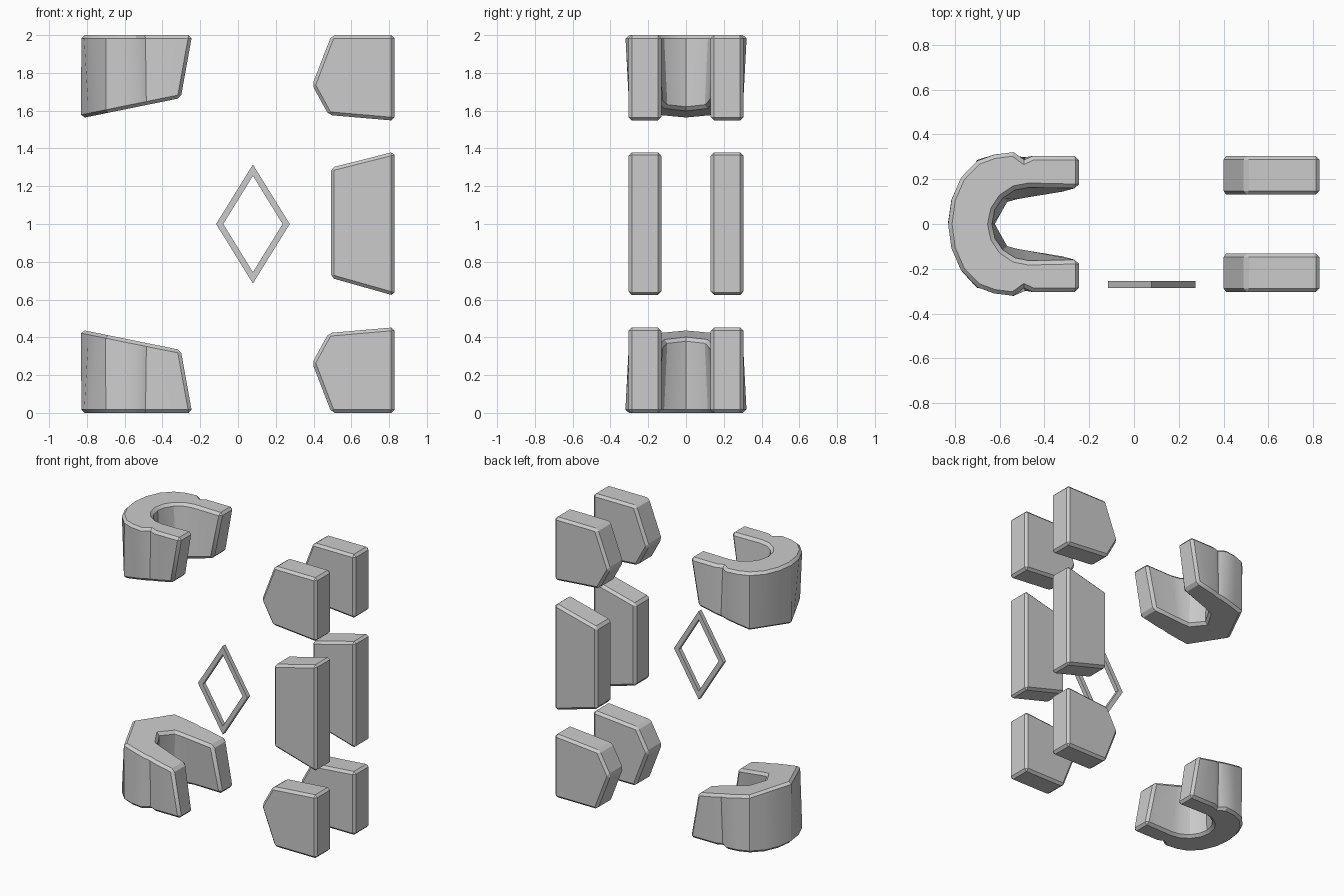
import bpy, bmesh, math

if "Cube" in bpy.data.objects:
    bpy.data.objects.remove(bpy.data.objects["Cube"])


def finish(name, bm, bevel=0.0):
    """Chamfer sharp convex edges and turn the bmesh into an object."""
    bmesh.ops.recalc_face_normals(bm, faces=bm.faces)
    if bevel:
        sharp = [e for e in bm.edges if e.is_convex and e.calc_face_angle(0) > 0.9
                 or e.is_convex and len(bm.faces) < 8]
        bmesh.ops.bevel(bm, geom=sharp, offset=bevel, segments=1,
                        profile=0.5, affect='EDGES', clamp_overlap=False)
        bmesh.ops.recalc_face_normals(bm, faces=bm.faces)
    me = bpy.data.meshes.new(name)
    bm.to_mesh(me)
    bm.free()
    ob = bpy.data.objects.new(name, me)
    bpy.context.collection.objects.link(ob)
    return ob


def loft(loop_a, loop_b, caps=True, bm=None):
    """Join two loops of 3D points with side walls and end caps."""
    bm = bm or bmesh.new()
    a = [bm.verts.new(p) for p in loop_a]
    b = [bm.verts.new(p) for p in loop_b]
    n = len(a)
    for i in range(n):
        j = (i + 1) % n
        bm.faces.new((a[i], a[j], b[j], b[i]))
    if caps:
        bm.faces.new(a)
        bm.faces.new(b)
    return bm


def flip(points, up):
    return [(x, y, z if up else 2 - z) for x, y, z in points]


def plate(name, profile, side, up=True):
    loops = [flip([(x, side * y, z) for x, z in profile], up) for y in (0.131, 0.304)]
    bm = loft(*loops)
    bmesh.ops.recalc_face_normals(bm, faces=bm.faces)
    bmesh.ops.bevel(bm, geom=bm.edges[:], offset=0.017, segments=1,
                    profile=0.5, affect='EDGES', clamp_overlap=False)
    finish(name, bm)


# Paired plates on the right: five-sided ends and a four-sided middle
end_profile = [(0.828, 2.0), (0.495, 2.0), (0.393, 1.735), (0.48, 1.577), (0.828, 1.547)]
mid_profile = [(0.828, 1.383), (0.492, 1.298), (0.492, 0.715), (0.828, 0.62)]
for label, side in (("front", -1), ("back", 1)):
    plate("upper_plate_" + label, end_profile, side)
    plate("lower_plate_" + label, end_profile, side, up=False)
    plate("middle_plate_" + label, mid_profile, side)


# Horseshoe clamps: rounded flat end lofted to a coarser sloped end
def mirrored(half):
    return half + [(x, -y) for x, y in reversed(half) if y > 1e-6]


def horseshoe(outer, inner):
    """Outer half runs tip to back; inner half likewise."""
    out = mirrored(outer)
    inn = mirrored(inner)
    return out + inn[::-1]


arc = [(-0.47 + 0.165 * math.cos(math.radians(t)), 0.165 * math.sin(math.radians(t)))
       for t in (90, 112, 135, 157)] + [(-0.635, 0)]
flat_end = horseshoe(
    [(-0.243, 0.304), (-0.45, 0.304), (-0.49, 0.286), (-0.538, 0.321), (-0.625, 0.31),
     (-0.70, 0.282), (-0.772, 0.208), (-0.815, 0.11), (-0.83, 0)],
    [(-0.243, 0.16)] + arc)
sloped_end = horseshoe(
    [(-0.303, 0.304), (-0.45, 0.304), (-0.485, 0.298), (-0.53, 0.302), (-0.62, 0.295),
     (-0.70, 0.285), (-0.748, 0.18), (-0.79, 0.088), (-0.83, 0)],
    [(-0.303, 0.147), (-0.47, 0.118), (-0.52, 0.109), (-0.565, 0.098), (-0.593, 0.048), (-0.62, 0)])

for name, up in (("upper_clamp", True), ("lower_clamp", False)):
    top = flip([(x, y, 2.0) for x, y in flat_end], up)
    low = flip([(x, y, 1.56 + (x + 0.83) * 0.203) for x, y in sloped_end], up)
    ob = finish(name, loft(top, low), 0.018)
    bpy.ops.object.select_all(action='DESELECT')
    ob.select_set(True)
    bpy.context.view_layer.objects.active = ob
    bpy.ops.object.shade_smooth_by_angle(angle=math.radians(30))


# Thin diamond frame near the front
def diamond(w, h, y):
    return [(0.079 + w, y, 1), (0.079, y, 1 + h), (0.079 - w, y, 1), (0.079, y, 1 - h)]


bm = bmesh.new()
ring = [(0.195, 0.315, -0.286), (0.195, 0.315, -0.255), (0.157, 0.255, -0.255), (0.157, 0.255, -0.286)]
for i in range(4):
    loft(diamond(*ring[i]), diamond(*ring[(i + 1) % 4]), caps=False, bm=bm)
bmesh.ops.remove_doubles(bm, verts=bm.verts, dist=1e-5)
finish("diamond_frame", bm)
